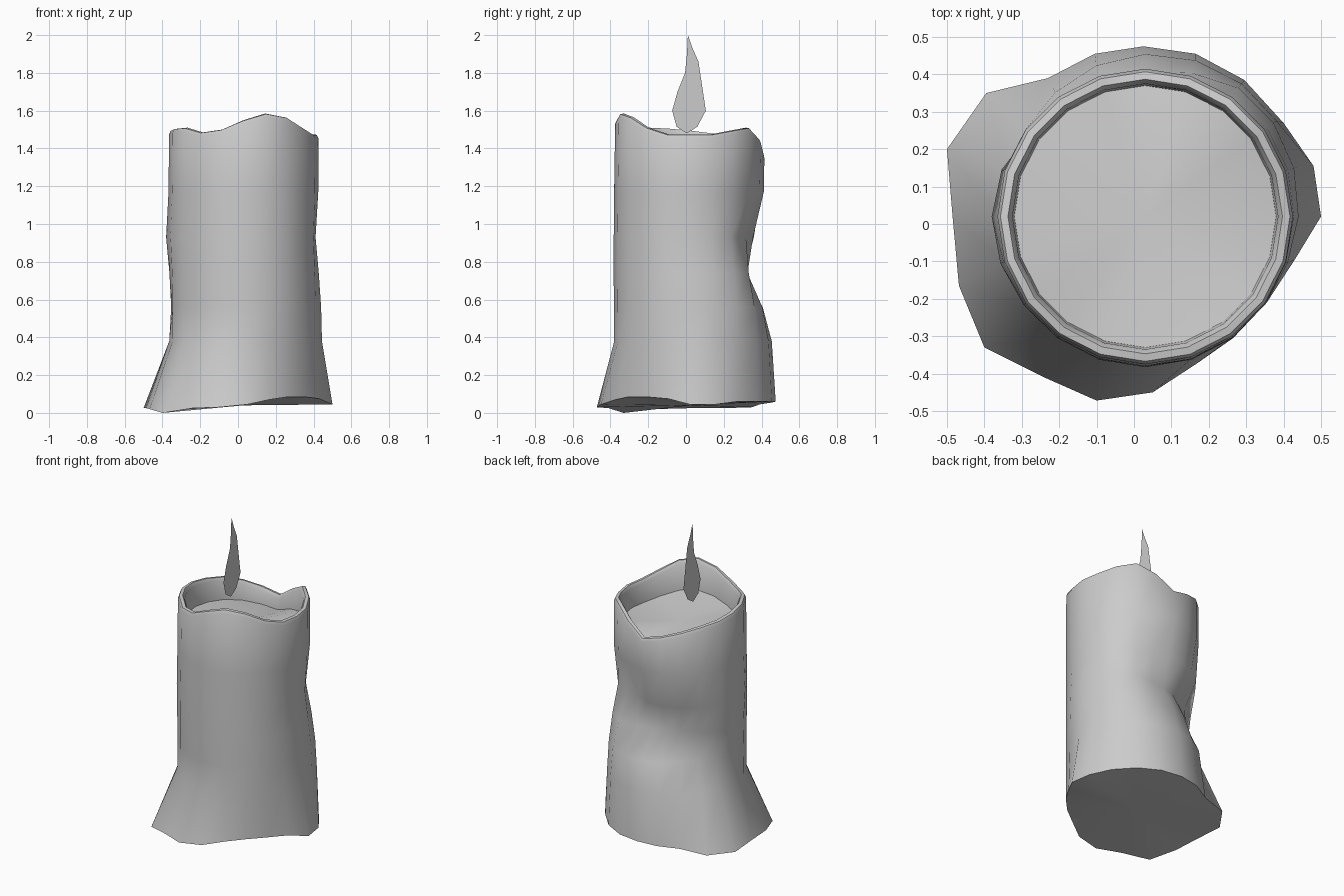
import bpy, bmesh, math
from math import cos, sin, radians, exp

if "Cube" in bpy.data.objects:
    bpy.data.objects.remove(bpy.data.objects["Cube"])

N = 20
CX, CY = 0.03, 0.02

# melted foot outline, foot heights and wavy rim heights, counter-clockwise from +x
foot = [(.5, .02), (.48, .155), (.40, .27), (.295, .385), (.165, .455),
        (.025, .475), (-.105, .455), (-.23, .39), (-.395, .35), (-.5, .2),
        (-.485, .02), (-.468, -.165), (-.40, -.33), (-.24, -.41), (-.10, -.472),
        (.05, -.45), (.165, -.375), (.265, -.305), (.355, -.21), (.43, -.095)]
foot_z = [.045, .045, .06, .06, .06, .06, .055, .045, .03, .025,
          .025, .02, 0, .025, .03, .045, .07, .085, .085, .075]
rim_z = [1.475, 1.475, 1.495, 1.51, 1.45, 1.37, 1.40, 1.435, 1.465, 1.48,
         1.495, 1.505, 1.51, 1.485, 1.50, 1.55, 1.585, 1.565, 1.51, 1.475]
# dents (negative depth = bulge): angle, height, depth, angular width, vertical width, power
dents = [(106, .74, .115, 42, .17, 4), (65, .93, .065, 27, .16, 2),
         (142, .60, .065, 30, .15, 2), (5, .9, .016, 30, .15, 2),
         (180, .95, -.015, 30, .16, 2), (270, .8, -.008, 60, .6, 2)]


def body_radius(deg, z):
    r = .395
    r += .045 * max(0, cos(radians(deg - 65))) * min(1, max(0, (.9 - z) / .45))
    for a, h, depth, wa, wz, p in dents:
        d = abs((deg - a + 180) % 360 - 180)
        r -= depth * exp(-(d / wa) ** p - ((z - h) / wz) ** 2)
    return r


def ring(bm, radius, height):
    vs = []
    for i in range(N):
        a = 360 * i / N
        z = height(i)
        r = radius(a, z)
        vs.append(bm.verts.new((CX + r * cos(radians(a)), CY + r * sin(radians(a)), z)))
    return vs


def pool_z(i):
    return 1.335 + .5 * (rim_z[i] - 1.485)


def make_object(name, bm):
    me = bpy.data.meshes.new(name)
    bm.to_mesh(me)
    bm.free()
    ob = bpy.data.objects.new(name, me)
    bpy.context.collection.objects.link(ob)
    return ob


# candle body: foot, dented wall, rounded lip, inner wall and wax pool
bm = bmesh.new()
rings = [[bm.verts.new((x, y, z)) for (x, y), z in zip(foot, foot_z)]]
for z in (.38, .56, .74, .93, 1.17):
    rings.append(ring(bm, body_radius, lambda i, z=z: z))
for r, drop in ((.395, .02), (.387, .003), (.367, 0), (.355, .02)):
    rings.append(ring(bm, lambda a, z, r=r: r, lambda i, d=drop: rim_z[i] - d))
rings.append(ring(bm, lambda a, z: .35, pool_z))
for lo, hi in zip(rings, rings[1:]):
    for i in range(N):
        j = (i + 1) % N
        bm.faces.new((lo[i], lo[j], hi[j], hi[i]))
for loop, z in ((rings[0][::-1], .04), (rings[-1], 1.335)):
    c = bm.verts.new((CX, CY, z))
    for i in range(N):
        bm.faces.new((loop[i], loop[(i + 1) % N], c))
bmesh.ops.recalc_face_normals(bm, faces=bm.faces)
candle = make_object("candle_body", bm)
bpy.context.view_layer.objects.active = candle
candle.select_set(True)
bpy.ops.object.shade_smooth_by_angle(angle=radians(50))

# flame: a flat card in the side plane
outline = [(.005, 1.48), (.06, 1.515), (.105, 1.6), (.075, 1.7), (.06, 1.77),
           (.066, 1.86), (.035, 1.93), (.01, 2.0), (.005, 1.9), (-.005, 1.8),
           (-.045, 1.7), (-.073, 1.6), (-.05, 1.515)]
bm = bmesh.new()
bm.faces.new([bm.verts.new((-.055, y, z)) for y, z in outline])
bmesh.ops.triangulate(bm, faces=bm.faces)
make_object("flame", bm)
